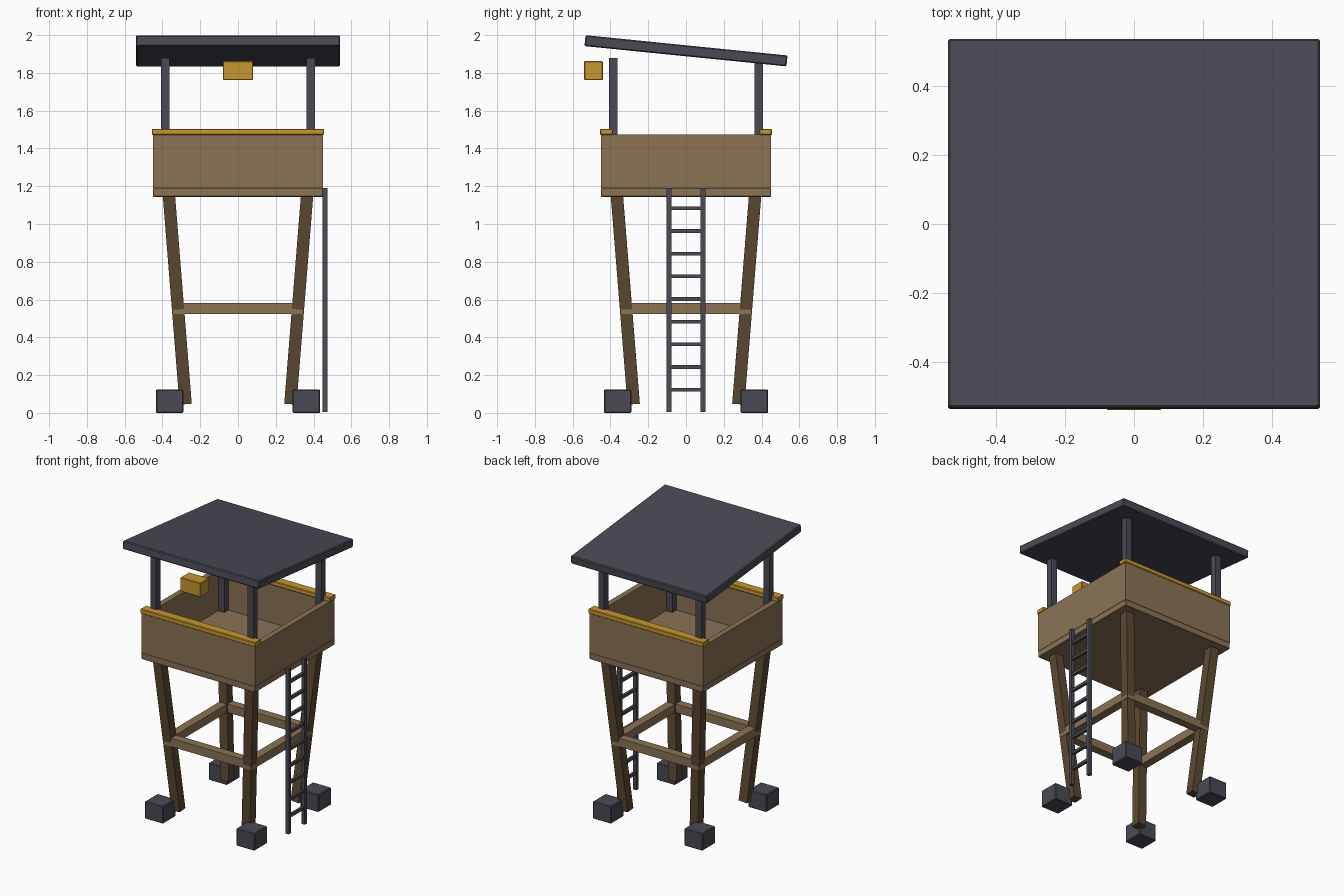
import bpy
from mathutils import Euler, Matrix

cube = bpy.data.objects.get("Cube")
if cube:
    bpy.data.objects.remove(cube, do_unlink=True)


def linear(c):
    c /= 255
    return c / 12.92 if c <= 0.04045 else ((c + 0.055) / 1.055) ** 2.4


def material(name, *rgb):
    m = bpy.data.materials.new(name)
    m.use_nodes = True
    color = (*[linear(c) for c in rgb], 1)
    m.diffuse_color = color
    m.node_tree.nodes["Principled BSDF"].inputs["Base Color"].default_value = color
    return m


PLANK = material("plank_brown", 139, 115, 85)
TIMBER = material("dark_timber", 92, 74, 50)
SLATE = material("slate_grey", 74, 74, 85)
AMBER = material("amber_yellow", 200, 151, 48)


def box(name, center, size, mat, rot=(0, 0, 0), bevel=0):
    """Add a box with its size baked into the mesh and an optional edge chamfer."""
    bpy.ops.mesh.primitive_cube_add(size=1, location=center, rotation=rot)
    ob = bpy.context.object
    ob.name = ob.data.name = name
    ob.data.transform(Matrix.Diagonal((*size, 1)))
    ob.data.materials.append(mat)
    if bevel:
        mod = ob.modifiers.new("chamfer", "BEVEL")
        mod.width = bevel
        mod.segments = 1
    return ob


SIDES = (("left", 1), ("right", -1))
ENDS = (("front", -1), ("back", 1))
LEAN = 0.08

# Corner parts: footing, splayed leg and roof post
for end, sy in ENDS:
    for side, sx in SIDES:
        tag = f"{end}_{side}"
        box(f"footing_{tag}", (0.362 * sx, 0.362 * sy, 0.062), (0.145, 0.145, 0.124), SLATE, bevel=0.005)
        box(f"leg_{tag}", (0.322 * sx, 0.322 * sy, 0.605), (0.065, 0.065, 1.12), TIMBER,
            rot=(-LEAN * sy, LEAN * sx, 0))
        box(f"roof_post_{tag}", (0.385 * sx, 0.385 * sy, 1.533), (0.046, 0.046, 0.69), SLATE)

# Cabin floor
box("platform", (0, 0, 1.167), (0.9, 0.9, 0.046), PLANK, bevel=0.003)

# Front and back: brace, wall, hand rail
for end, s in ENDS:
    box(f"brace_{end}", (0, 0.32 * s, 0.553), (0.69, 0.06, 0.06), PLANK)
    box(f"wall_{end}", (0, 0.43 * s, 1.332), (0.9, 0.04, 0.285), PLANK)
    box(f"hand_rail_{end}", (0, 0.422 * s, 1.488), (0.912, 0.066, 0.032), AMBER, bevel=0.004)

# Left and right: brace and wall fitted between the long walls
for side, s in SIDES:
    box(f"brace_{side}", (0.32 * s, 0, 0.553), (0.06, 0.69, 0.06), PLANK)
    box(f"wall_{side}", (0.43 * s, 0, 1.332), (0.04, 0.82, 0.285), PLANK)

# Ladder on the left side
for end, s in ENDS:
    box(f"ladder_rail_{end}", (0.461, 0.09 * s, 0.597), (0.027, 0.027, 1.186), SLATE)
for i in range(9):
    box(f"ladder_rung_{i + 1}", (0.461, 0, 0.123 + 0.12 * i), (0.02, 0.18, 0.02), SLATE)

# Sloping roof and the lamp under its front edge
box("roof", (0, 0, 1.917), (1.08, 1.075, 0.058), SLATE, rot=(-0.1, 0, 0), bevel=0.006)
box("lamp", (0, -0.49, 1.812), (0.16, 0.1, 0.1), AMBER, bevel=0.004)
